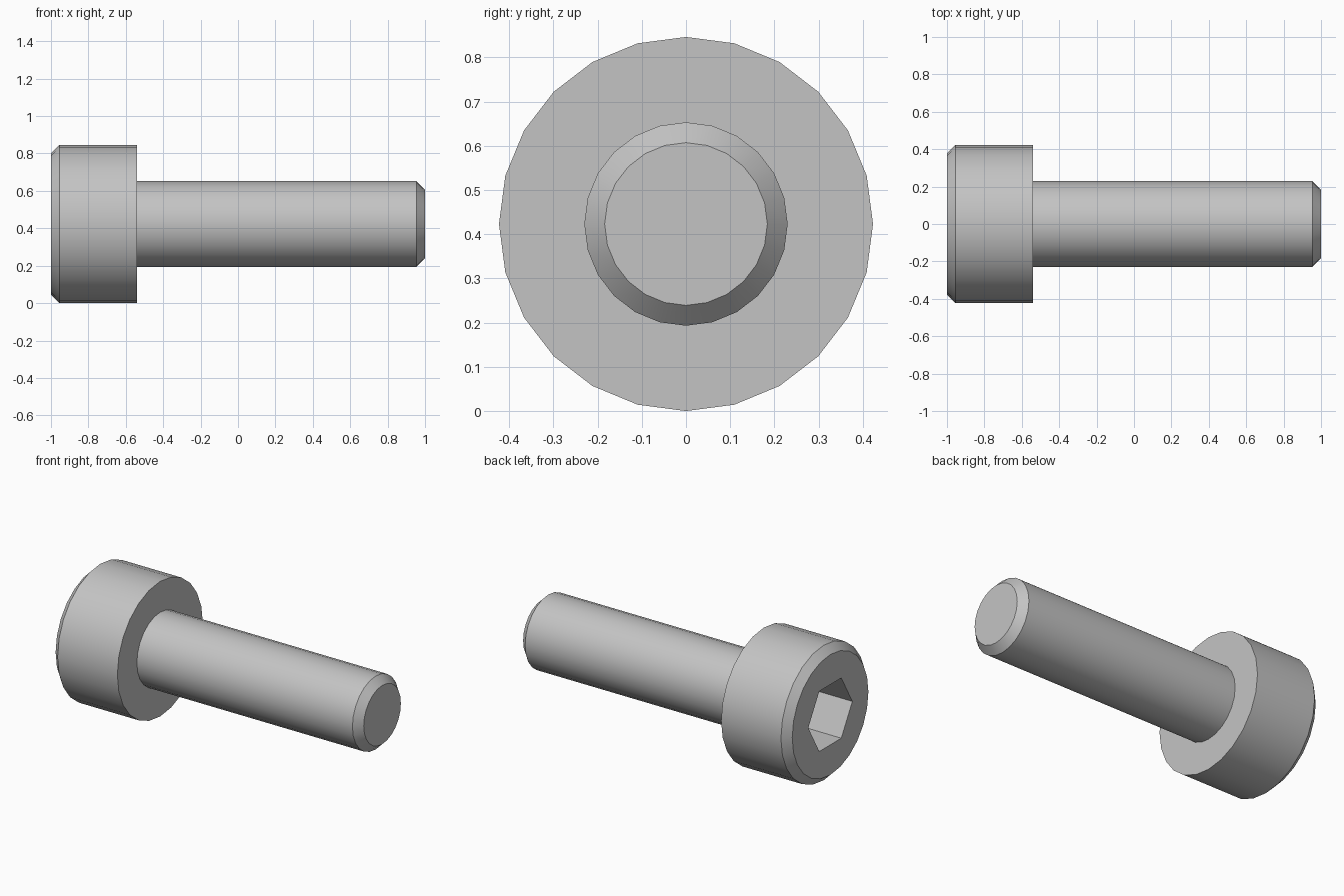
import bpy, bmesh
from math import cos, sin, tau, radians

SIDES = 24
HEAD_R, SHANK_R, BEVEL = 0.423, 0.23, 0.046
HEAD_END = -0.54
SOCKET_R, SOCKET_DEPTH = 0.218, 0.25

old = bpy.data.objects.get("Cube")
if old:
    bpy.data.objects.remove(old, do_unlink=True)

steel = bpy.data.materials.new("grey_steel")
steel.use_nodes = True
GREY = (0.55, 0.55, 0.55, 1)
steel.diffuse_color = GREY
steel.node_tree.nodes["Principled BSDF"].inputs["Base Color"].default_value = GREY


def ring(bm, x, r, n=SIDES):
    """Circle of vertices around the screw axis."""
    return [bm.verts.new((x, r * cos(tau * i / n), HEAD_R + r * sin(tau * i / n)))
            for i in range(n)]


def wall(bm, a, b):
    """Band of quads between two equal rings."""
    n = len(a)
    for i in range(n):
        j = (i + 1) % n
        bm.faces.new((a[i], a[j], b[j], b[i]))


def finish(bm, name):
    bmesh.ops.recalc_face_normals(bm, faces=bm.faces)
    mesh = bpy.data.meshes.new(name)
    bm.to_mesh(mesh)
    bm.free()
    mesh.materials.append(steel)
    obj = bpy.data.objects.new(name, mesh)
    bpy.context.collection.objects.link(obj)
    bpy.ops.object.select_all(action='DESELECT')
    obj.select_set(True)
    bpy.context.view_layer.objects.active = obj
    bpy.ops.object.shade_smooth_by_angle(angle=radians(30))


# Head: chamfered cylinder with a hexagonal socket
bm = bmesh.new()
rim = ring(bm, -1, HEAD_R - BEVEL)
shoulder = ring(bm, -1 + BEVEL, HEAD_R)
under = ring(bm, HEAD_END, HEAD_R)
neck = ring(bm, HEAD_END, SHANK_R)
for a, b in ((rim, shoulder), (shoulder, under), (under, neck)):
    wall(bm, a, b)
mouth = ring(bm, -1, SOCKET_R, 6)
floor = ring(bm, -1 + SOCKET_DEPTH, SOCKET_R, 6)
wall(bm, mouth, floor)
bm.faces.new(floor)
step = SIDES // 6
for k in range(6):
    arc = [rim[(step * k + i) % SIDES] for i in range(step + 1)]
    bm.faces.new(arc + [mouth[(k + 1) % 6], mouth[k]])
# Join the neck to the head's open underside so normals stay consistent
finish(bm, "screw_head")

# Shank: plain cylinder with a chamfered tip
bm = bmesh.new()
start = ring(bm, HEAD_END, SHANK_R)
tip_shoulder = ring(bm, 1 - BEVEL, SHANK_R)
tip = ring(bm, 1, SHANK_R - BEVEL)
wall(bm, start, tip_shoulder)
wall(bm, tip_shoulder, tip)
bm.faces.new(tip)
finish(bm, "screw_shank")
